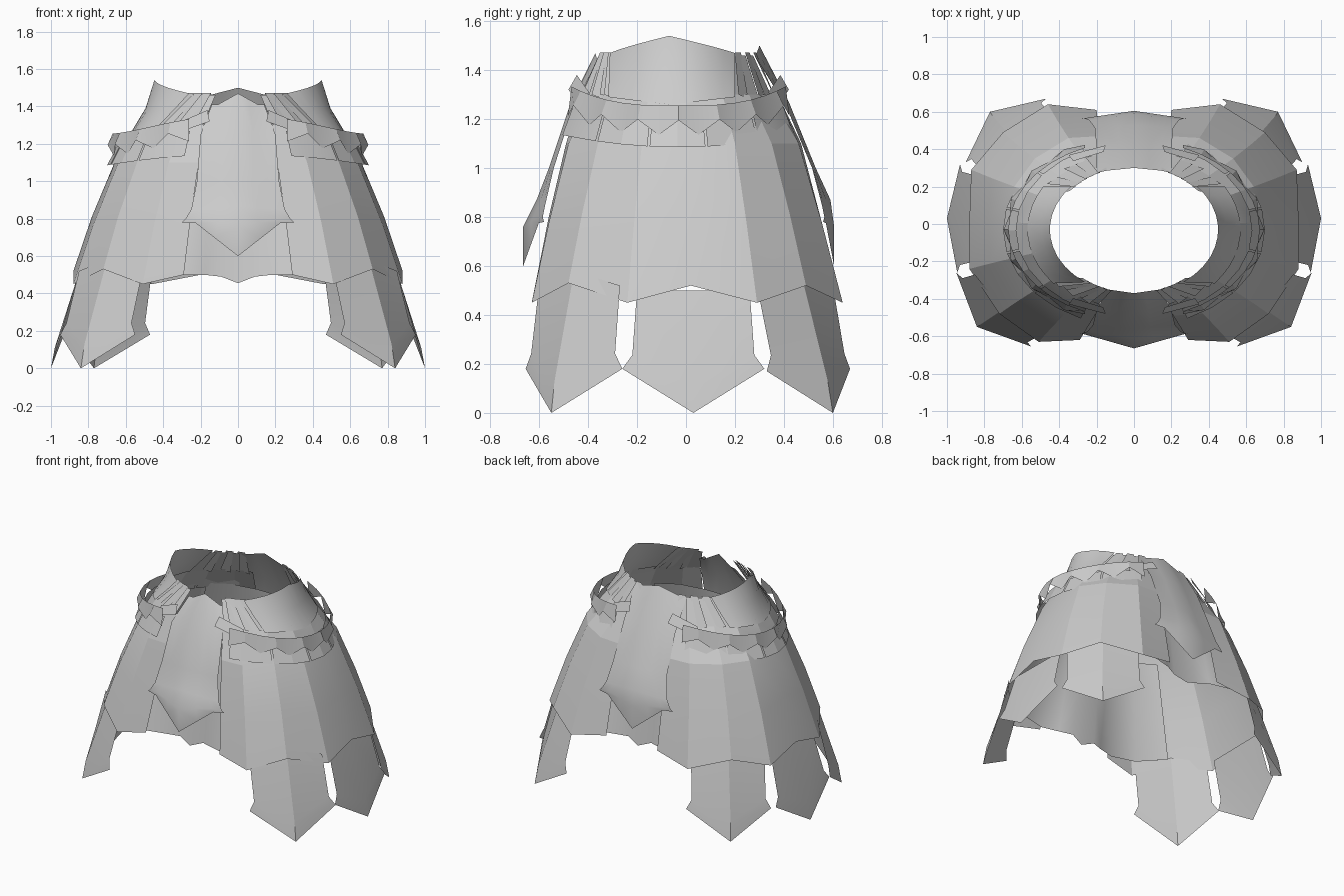
import bpy
import math

default_cube = bpy.data.objects.get("Cube")
if default_cube:
    bpy.data.objects.remove(default_cube, do_unlink=True)

grey = bpy.data.materials.new("plain_grey")
grey.use_nodes = True
grey.diffuse_color = (0.6, 0.6, 0.6, 1)
grey.node_tree.nodes["Principled BSDF"].inputs["Base Color"].default_value = grey.diffuse_color


def build(name, points, faces, angle=12):
    """Create one half of a sheet and mirror it across the middle."""
    mesh = bpy.data.meshes.new(name)
    mesh.from_pydata(points, [], faces)
    mesh.materials.append(grey)
    part = bpy.data.objects.new(name, mesh)
    bpy.context.collection.objects.link(part)
    mirror = part.modifiers.new("mirror", 'MIRROR')
    mirror.use_clip = True
    bpy.ops.object.select_all(action='DESELECT')
    part.select_set(True)
    bpy.context.view_layer.objects.active = part
    bpy.ops.object.shade_smooth_by_angle(angle=math.radians(angle))


def loft(name, rows, angle=12):
    """Join equal rows of points into a sheet of quads."""
    columns = len(rows[0])
    points = [point for row in rows for point in row]
    faces = []
    for r in range(len(rows) - 1):
        for c in range(columns - 1):
            start = r * columns + c
            faces.append((start, start + 1, start + columns + 1, start + columns))
    build(name, points, faces, angle)


def lerp(a, b, t):
    return a + (b - a) * t


def blend(p, q, t):
    return tuple(lerp(a, b, t) for a, b in zip(p, q))


def around(theta, radius_x, radius_y, z, centre_y=-0.03):
    """Point on a waist ellipse; theta runs from the front to the back."""
    return (radius_x * math.sin(theta), centre_y - radius_y * math.cos(theta), z)


# Skirt panels: pointed hem, hip line and waist line
hem = [(.29, -.62, .5), (.51, -.63, .45), (.72, -.48, .53),
       (.88, -.24, .45), (.88, .02, .52), (.87, .29, .45),
       (.7, .49, .52), (.46, .64, .45), (.2, .61, .5)]
hip = [(.21, -.49, 1.1), (.37, -.48, 1.1), (.54, -.36, 1.1),
       (.64, -.18, 1.1), (.66, .01, 1.1), (.64, .2, 1.1),
       (.53, .35, 1.1), (.35, .46, 1.1), (.18, .47, 1.1)]
waist, middle = [], []
for low, high in zip(hem, hip):
    x, y, z = high
    theta = math.atan2(x / .55, -(y + .03) / .42)
    waist.append(around(theta, .55, .42, 1.3))
    x, y, z = blend(low, high, .5)
    middle.append((x * 1.015, y * 1.01, z))

panels = {"front_skirt_panel": (0, 4), "side_skirt_panel": (3, 6), "back_skirt_panel": (5, 9)}
for name, (first, last) in panels.items():
    loft(name, [line[first:last] for line in (hem, middle, hip, waist)])

# Long pointed tassets hanging below the skirt: left, tip and right anchor points
tassets = {
    "front_tasset": ((.51, -.6, .52), (.55, -.655, .18), (.84, -.55, 0), (.95, -.26, .18), (.85, -.27, .52)),
    "side_tasset": ((.855, -.2, .5), (.945, -.26, .18), (1, .03, 0), (.93, .32, .18), (.85, .26, .5)),
    "back_tasset": ((.46, .6, .52), (.47, .67, .18), (.77, .6, 0), (.9, .33, .17), (.82, .29, .52)),
}
for name, (top_a, wide_a, tip, wide_b, top_b) in tassets.items():
    ridge_top = blend(top_a, top_b, .5)
    if name == "side_tasset":
        ridge_low = blend(ridge_top, tip, .78)
        ridge_low = (ridge_low[0] + .012, ridge_low[1], ridge_low[2])
    else:
        ridge_top = (ridge_top[0] + .02, ridge_top[1] * 1.05, .58)
        ridge_low = blend(ridge_top, tip, .78)
        ridge_low = (ridge_low[0] * 1.015, ridge_low[1] * 1.015, ridge_low[2])
    neck_a = blend(blend(top_a, wide_a, .78), ridge_low, .1)
    neck_b = blend(blend(top_b, wide_b, .78), ridge_low, .1)
    build(name, [top_a, ridge_top, top_b, neck_a, ridge_low, neck_b, wide_a, tip, wide_b],
          [(0, 1, 4, 3), (1, 2, 5, 4), (3, 4, 7, 6), (4, 5, 8, 7)])

# Centre flaps: half width, edge height, centre height, edge y, centre y
front_rows = [(.14, 1.41, 1.47, -.35, -.37), (.2, 1.25, 1.27, -.46, -.47),
              (.22, 1.0, 1.0, -.54, -.56), (.25, .85, .87, -.575, -.61),
              (.28, .8, .76, -.585, -.665), (.3, .78, .6, -.58, -.665)]
back_rows = [(.2, 1.46, 1.5, .28, .3), (.2, 1.25, 1.27, .41, .42),
             (.21, 1.0, 1.0, .515, .53), (.24, .85, .87, .555, .59),
             (.27, .8, .76, .565, .605), (.29, .78, .6, .56, .605)]
for name, rows in (("front_flap", front_rows), ("back_flap", back_rows)):
    sheet = []
    for width, edge_z, mid_z, edge_y, mid_y in rows:
        sheet.append([(width * t, lerp(mid_y, edge_y, t), lerp(mid_z, edge_z, min(1, t * 1.3)))
                      for t in (0, .4, .75, 1)])
    loft(name, sheet, 30)

# Wavy cloth lining behind the flaps and the neighbouring panels
for name, side in (("front_cloth", -1), ("back_cloth", 1)):
    top = [(x, side * y, 1.15) for x, y in
           ((0, .44), (.08, .44), (.16, .44), (.22, .43), (.34, .41), (.48, .33))]
    low = [(x, side * y, z) for x, y, z in
           ((0, .54, .455), (.09, .52, .49), (.18, .56, .5), (.3, .59, .5), (.5, .58, .53), (.68, .46, .56))]
    mid = [blend(a, b, .55) for a, b in zip(top, low)]
    loft(name, [top, mid, low], 40)

# Raised side collar, narrower at the bottom than at the top
steps = 10
collar = [[], [], []]
for i in range(steps + 1):
    t = i / steps
    peak = 1 - abs(2 * t - 1)
    collar[0].append(around(lerp(.62, 2.3, t), .45, .345, 1.47 + .07 * peak))
    collar[1].append(around(lerp(.74, 2.21, t), .495, .385, 1.39))
    collar[2].append(around(lerp(.86, 2.12, t), .57, .44, 1.29 - .03 * peak))
loft("side_collar", collar, 40)

# Overlapping waist pleats between the flaps and the collar: top and bottom ranges
pleats = {"front_pleat": (.28, .56, .35, .8), "back_pleat": (2.22, 2.68, 2.04, 2.66)}
for name, (top_start, top_end, low_start, low_end) in pleats.items():
    count = 6
    for i in range(count):
        t = i / (count - 1)
        a, b = lerp(top_start, top_end, t), lerp(low_start, low_end, t)
        lift = .012 * (i % 2)
        loft(f"{name}_{i + 1}", [
            [around(a, .435, .34, 1.46 + lift), around(a + .12, .43, .335, 1.46 + lift)],
            [around(b, .55 + lift, .425 + lift, 1.3), around(b + .17, .545, .42, 1.29 - lift)]])

# Jagged belt, rising towards both open ends
count = 14
upper, lower = [], []
for i in range(count + 1):
    theta = lerp(.4, math.pi - .4, i / count)
    rise = .1 * abs(math.cos(theta)) ** 3
    jag = .03 if i % 2 else -.03
    upper.append(around(theta, .67, .475, 1.255 + rise))
    lower.append(around(theta, .685 + jag * .4, .5 + jag * .3, 1.165 + rise + jag))
loft("jagged_belt", [upper, lower])

# Short scale plates under the belt
count = 5
for i in range(count):
    a = lerp(.42, math.pi - .42, i / count)
    b = lerp(.42, math.pi - .42, (i + .96) / count)
    rows = []
    for radius_x, radius_y, z in ((.63, .465, 1.22), (.7, .52, 1.085)):
        rows.append([around(t, radius_x, radius_y, z + .06 * abs(math.cos(t)) ** 2)
                     for t in (a, (a + b) / 2, b)])
    loft(f"belt_scale_{i + 1}", rows)

# Small knotted straps at the belt ends
for name, theta in (("front_strap", .4), ("back_strap", math.pi - .4)):
    turn = .22 if theta < 1 else -.22
    loft(name, [
        [around(theta - turn * .3, .5, .44, 1.38), around(theta + turn, .56, .45, 1.31)],
        [around(theta - turn * .5, .53, .47, 1.32), around(theta + turn, .6, .49, 1.25)]])
